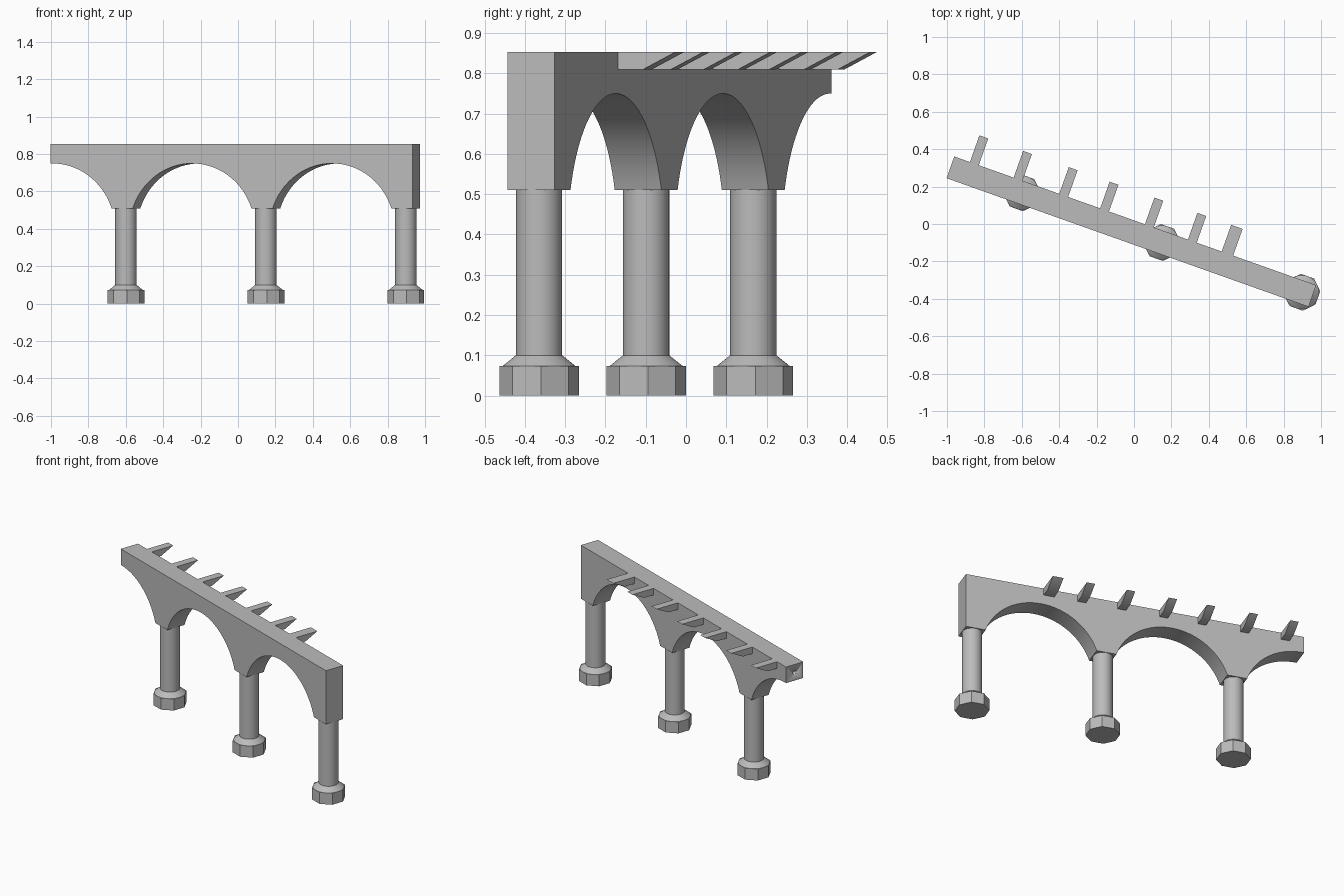
import bpy
import bmesh
from math import sqrt, asin, sin, cos, radians
from mathutils import Matrix

cube = bpy.data.objects.get("Cube")
if cube:
    bpy.data.objects.remove(cube, do_unlink=True)

stone = bpy.data.materials.new("grey_stone")
stone.use_nodes = True
GREY = (0.5, 0.5, 0.5, 1)
stone.diffuse_color = GREY
stone.node_tree.nodes["Principled BSDF"].inputs["Base Color"].default_value = GREY

# The wall runs along its own axis, turned in plan
PLACE = Matrix.Translation((-0.014, -0.041, 0)) @ Matrix.Rotation(radians(-19.57), 4, "Z")
HALF_LEN, HALF_WID = 1.027, 0.0615
TOP, SPRING, CROWN = 0.853, 0.51, 0.75
PIER = 0.06
PITCH = 0.794
COLUMNS = [0.967 - PITCH * i for i in range(3)]


def add_object(name, bm):
    bmesh.ops.recalc_face_normals(bm, faces=bm.faces)
    mesh = bpy.data.meshes.new(name)
    bm.to_mesh(mesh)
    bm.free()
    mesh.materials.append(stone)
    ob = bpy.data.objects.new(name, mesh)
    bpy.context.collection.objects.link(ob)
    ob.matrix_world = PLACE
    bpy.ops.object.select_all(action="DESELECT")
    ob.select_set(True)
    bpy.context.view_layer.objects.active = ob
    bpy.ops.object.shade_smooth_by_angle(angle=radians(30))
    return ob


def prism(name, outline, offset):
    """Extrude a closed outline of 3D points by an offset."""
    bm = bmesh.new()
    face = bm.faces.new([bm.verts.new(p) for p in outline])
    new = bmesh.ops.extrude_face_region(bm, geom=[face])["geom"]
    bmesh.ops.translate(bm, vec=offset, verts=[v for v in new if isinstance(v, bmesh.types.BMVert)])
    return add_object(name, bm)


def tube(name, u, z0, z1, r0, r1, sides, turn=0):
    bm = bmesh.new()
    spin = Matrix.Translation((u, 0, (z0 + z1) / 2)) @ Matrix.Rotation(radians(turn), 4, "Z")
    bmesh.ops.create_cone(bm, cap_ends=True, segments=sides, radius1=r0, radius2=r1,
                          depth=z1 - z0, matrix=spin)
    return add_object(name, bm)


# Arcaded wall: segmental arches between piers, cut off at the crown at one end
half_span = PITCH / 2 - PIER
rise = CROWN - SPRING
radius = (half_span ** 2 + rise ** 2) / (2 * rise)
sweep = asin(half_span / radius)


def arch(centre, start, end, steps):
    points = []
    for i in range(steps + 1):
        a = start + (end - start) * i / steps
        points.append((centre + radius * sin(a), CROWN - radius + radius * cos(a)))
    return points


profile = [(-HALF_LEN, TOP), (HALF_LEN, TOP), (HALF_LEN, SPRING)]
for u in COLUMNS[:2]:
    profile += arch(u - PITCH / 2, sweep, -sweep, 40)
end_centre = COLUMNS[2] - PITCH / 2
profile += arch(end_centre, sweep, asin((-HALF_LEN - end_centre) / radius), 20)
wall = prism("arcade_wall", [(u, -HALF_WID, z) for u, z in profile], (0, 2 * HALF_WID, 0))

# Small socket in the cut end
bm = bmesh.new()
bmesh.ops.create_cone(bm, cap_ends=True, segments=16, radius1=0.012, radius2=0.012, depth=0.06,
                      matrix=Matrix.Translation((-HALF_LEN, 0, 0.8)) @ Matrix.Rotation(radians(90), 4, "Y"))
cutter = add_object("socket_cutter", bm)
cutter.hide_render = True
cutter.hide_viewport = True
cut = wall.modifiers.new("socket", "BOOLEAN")
cut.operation = "DIFFERENCE"
cut.object = cutter

# Columns on octagonal bases
for i, u in enumerate(COLUMNS, 1):
    tube(f"column_base_{i}", u, 0, 0.073, 0.0987, 0.0987, 8, 22.5)
    tube(f"column_collar_{i}", u, 0.073, 0.1, 0.091, 0.0575, 48)
    tube(f"column_shaft_{i}", u, 0.1, SPRING, 0.0575, 0.0575, 48)

# Brackets on the back with undercut tips
TIP, UNDER = 0.213, 0.81
for i, u in enumerate([-0.913, -0.665, -0.406, -0.174, 0.08, 0.324, 0.523], 1):
    width = 0.065 if i == 7 else 0.05
    side = [(HALF_WID, TOP), (TIP, TOP), (TIP - 0.085, UNDER), (HALF_WID, UNDER)]
    prism(f"bracket_{i}", [(u - width / 2, v, z) for v, z in side], (width, 0, 0))
